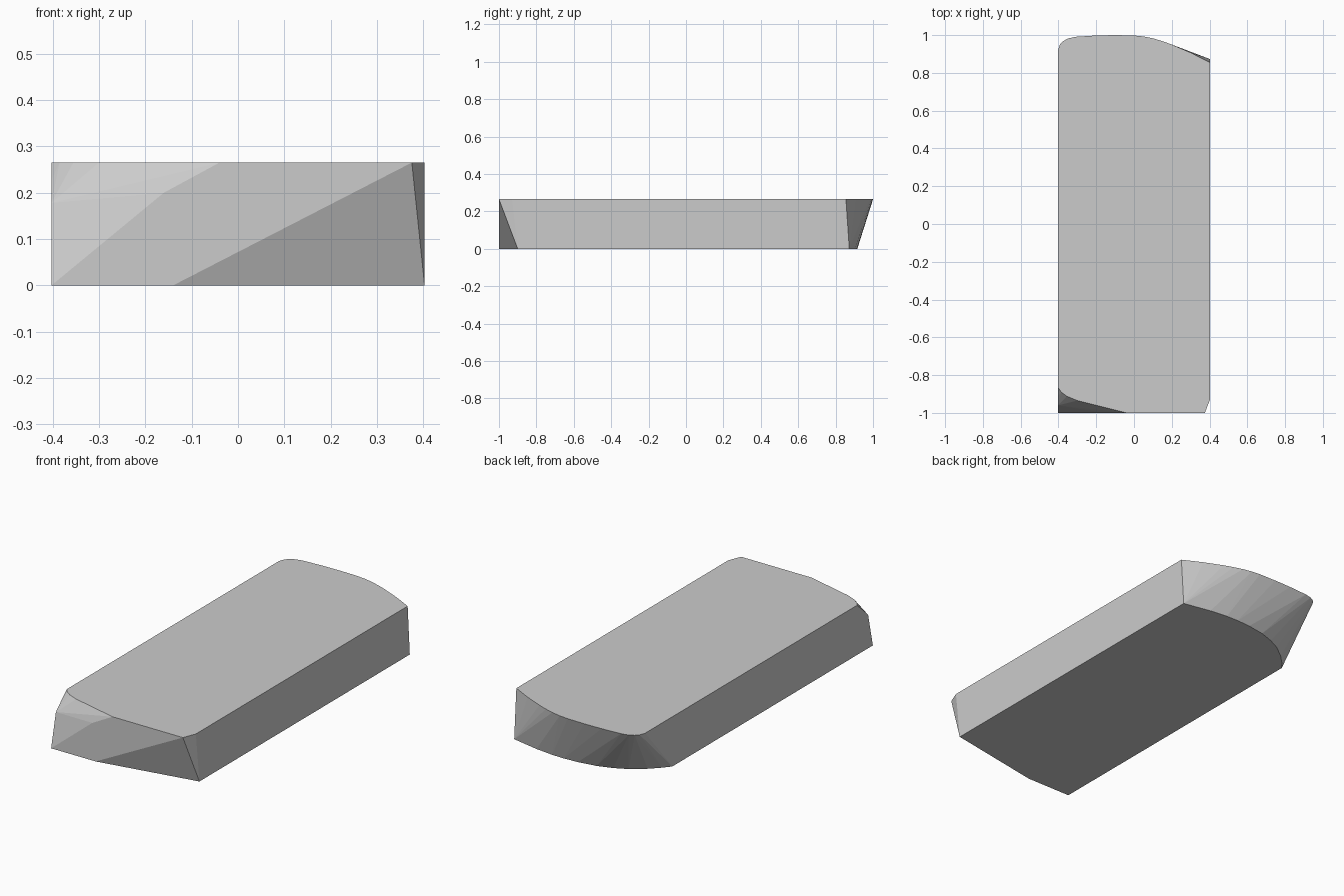
import bpy, bmesh, math

W, H = 0.4025, 0.265

# top outline, clockwise from the front left corner
top = [(-W, -0.865), (-0.385, -0.89), (-0.355, -0.912), (-0.30, -0.935), (-0.04, -1.0),
       (0.375, -1.0), (W, -0.93), (W, 0.855), (0.30, 0.907), (0.20, 0.95), (0.15, 0.968),
       (0.10, 0.983), (0.05, 0.993), (0.0, 0.998), (-0.10, 1.0), (-0.20, 0.998),
       (-0.31, 0.991), (-0.35, 0.982), (-0.375, 0.968), (-0.392, 0.95), (-W, 0.92)]

# undercut bottom outline
bottom = [(-W, -1.0), (-0.14, -1.0), (W, -0.90), (W, 0.873), (0.25, 0.903), (0.15, 0.914),
          (0.08, 0.916), (0.0, 0.911), (-0.10, 0.895), (-0.18, 0.868), (-0.246, 0.836),
          (-0.32, 0.78), (-0.37, 0.73), (-W, 0.69)]

# points along the worn front left corner
chip = [(-W, -0.96, 0.178), (-W, -0.91, 0.226), (-0.35, -1.0, 0.045), (-0.16, -1.0, 0.20)]

# slab: convex hull of both outlines and the chipped corner
bm = bmesh.new()
for p in [(x, y, H) for x, y in top] + [(x, y, 0) for x, y in bottom] + chip:
    bm.verts.new(p)
res = bmesh.ops.convex_hull(bm, input=bm.verts)
loose = [v for v in bm.verts if not v.link_faces]
bmesh.ops.delete(bm, geom=loose, context='VERTS')
bmesh.ops.dissolve_limit(bm, angle_limit=math.radians(0.5), verts=bm.verts, edges=bm.edges)
bmesh.ops.recalc_face_normals(bm, faces=bm.faces)

mesh = bpy.data.meshes.new("stone_slab")
bm.to_mesh(mesh)
bm.free()
slab = bpy.data.objects.new("stone_slab", mesh)
bpy.context.collection.objects.link(slab)
